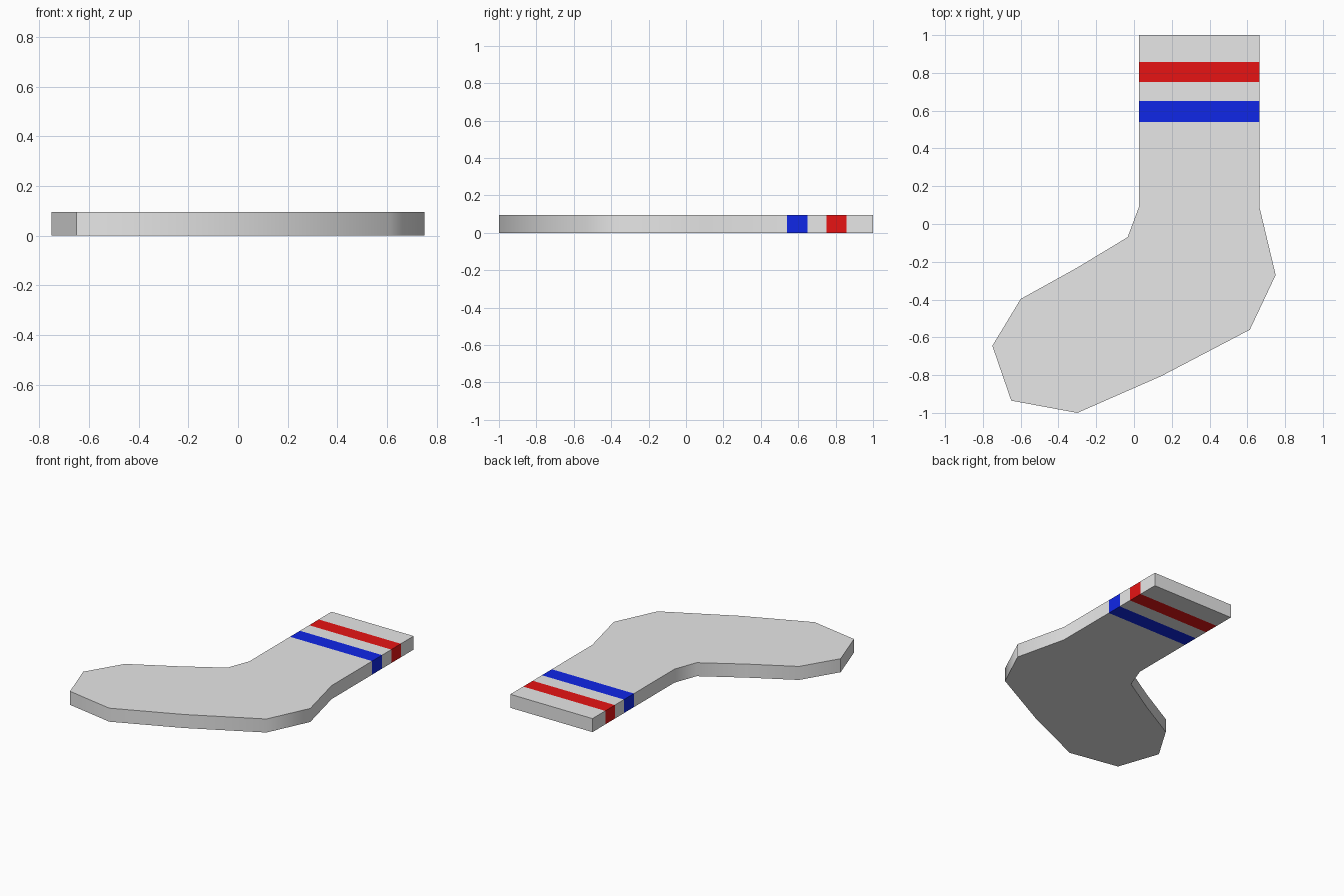
import bpy, bmesh, math
from mathutils import Vector

if "Cube" in bpy.data.objects:
    bpy.data.objects.remove(bpy.data.objects["Cube"])

THICK = 0.095
# Stripe bands along y: (low, high, material slot)
BANDS = [(0.54, 0.65, 2), (0.752, 0.858, 1)]

# Sock outline, clockwise from the cuff, seen from above
OUTLINE = [(0.026, 1.0), (0.664, 1.0), (0.664, 0.09), (0.75, -0.27),
           (0.613, -0.56), (0.145, -0.805), (-0.30, -1.0), (-0.65, -0.935),
           (-0.75, -0.645), (-0.60, -0.397), (-0.304, -0.233),
           (-0.034, -0.07), (0.026, 0.09)]


def material(name, color):
    m = bpy.data.materials.new(name)
    m.diffuse_color = (*color, 1)
    m.use_nodes = True
    m.node_tree.nodes["Principled BSDF"].inputs["Base Color"].default_value = m.diffuse_color
    return m


# Flat slab from the outline
bm = bmesh.new()
base = bm.faces.new([bm.verts.new((x, y, 0)) for x, y in OUTLINE])
ext = bmesh.ops.extrude_face_region(bm, geom=[base], use_keep_orig=True)
for v in ext["geom"]:
    if isinstance(v, bmesh.types.BMVert):
        v.co.z = THICK
bmesh.ops.recalc_face_normals(bm, faces=bm.faces[:])

# Cut the stripe borders
for low, high, _ in BANDS:
    for y in (low, high):
        bmesh.ops.bisect_plane(bm, geom=bm.verts[:] + bm.edges[:] + bm.faces[:],
                               plane_co=Vector((0, y, 0)), plane_no=Vector((0, 1, 0)))

# Colour the stripe faces by position
for f in bm.faces:
    y = f.calc_center_median().y
    for low, high, slot in BANDS:
        if low < y < high:
            f.material_index = slot

mesh = bpy.data.meshes.new("sock")
bm.to_mesh(mesh)
bm.free()
for m in (material("light grey", (0.8, 0.8, 0.8)),
          material("red", (0.8, 0.007, 0.007)),
          material("blue", (0.005, 0.02, 0.8))):
    mesh.materials.append(m)
sock = bpy.data.objects.new("sock", mesh)
bpy.context.collection.objects.link(sock)

# Smooth the rounded side wall, keep the rims and toe corners sharp
bpy.context.view_layer.objects.active = sock
sock.select_set(True)
bpy.ops.object.shade_smooth_by_angle(angle=math.radians(42))
